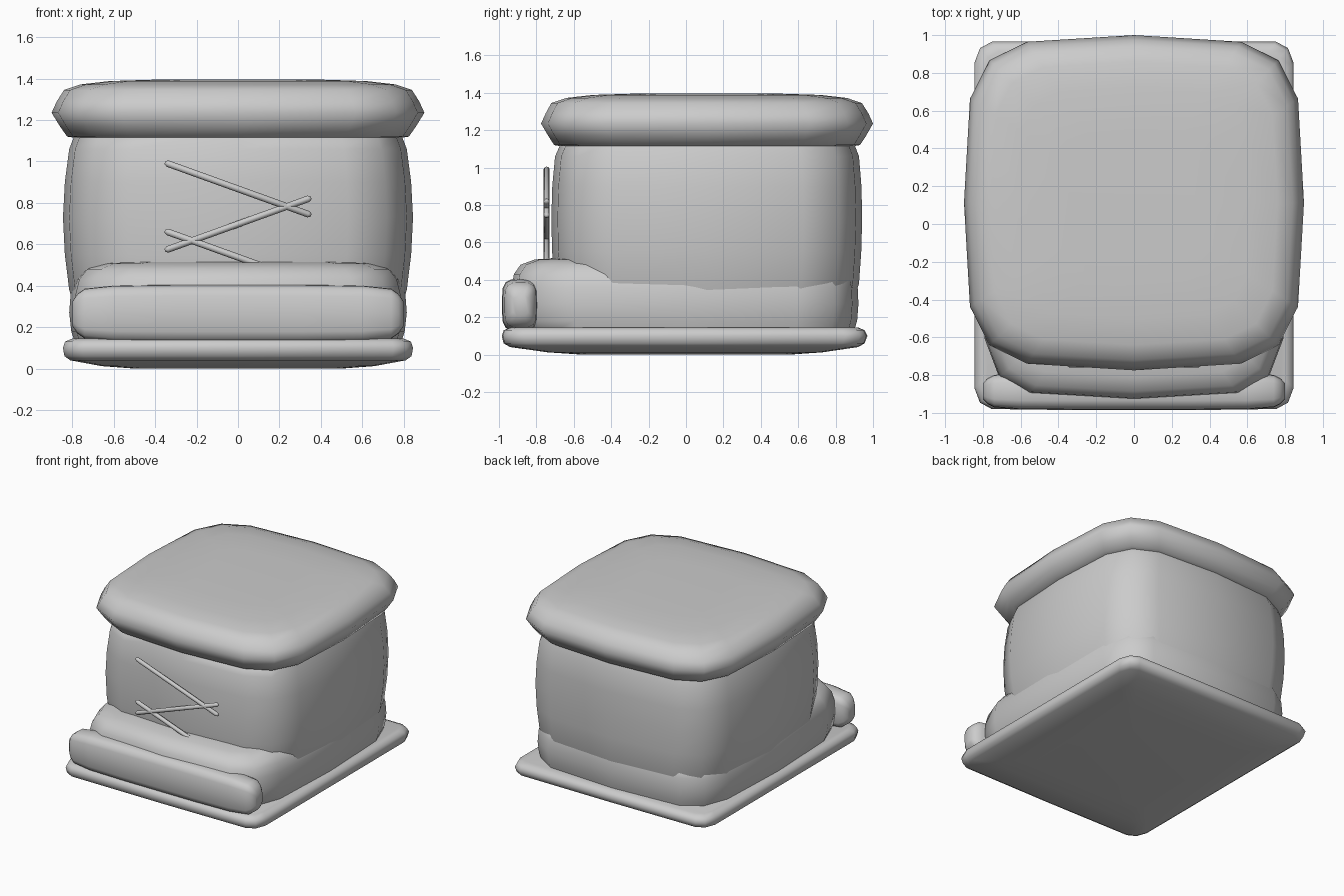
import bpy, bmesh, math
from mathutils import Vector

if "Cube" in bpy.data.objects:
    bpy.data.objects.remove(bpy.data.objects["Cube"])

grey = bpy.data.materials.new("plain_grey")
grey.use_nodes = True
GREY = (0.6, 0.6, 0.6, 1)
grey.diffuse_color = GREY
grey.node_tree.nodes["Principled BSDF"].inputs["Base Color"].default_value = GREY

# Quarter outlines: softly bulging, and nearly square
SOFT = [(1, 0), (.965, .62), (.85, .85), (.63, .96), (0, 1)]
FOOT = [(1, 0), (.97, .65), (.88, .86), (.69, .965), (0, 1)]
SQUARE = [(1, 0), (1, .88), (.965, .96), (.89, .995), (0, 1)]


def full_outline(q):
    """Mirror a quarter outline round all four quadrants."""
    half = q + [(-x, y) for x, y in reversed(q[:-1])]
    return half + [(x, -y) for x, y in reversed(half[1:-1])]


def finish(bm, name):
    bmesh.ops.recalc_face_normals(bm, faces=bm.faces)
    mesh = bpy.data.meshes.new(name)
    bm.to_mesh(mesh)
    bm.free()
    mesh.materials.append(grey)
    ob = bpy.data.objects.new(name, mesh)
    bpy.context.collection.objects.link(ob)
    bpy.ops.object.select_all(action='DESELECT')
    ob.select_set(True)
    bpy.context.view_layer.objects.active = ob
    bpy.ops.object.shade_smooth_by_angle(angle=math.radians(65))
    return ob


def loft(name, rings):
    """Bridge rings of equal point count and close both ends."""
    bm = bmesh.new()
    loops = [[bm.verts.new(p) for p in ring] for ring in rings]
    n = len(loops[0])
    for a, b in zip(loops, loops[1:]):
        for i in range(n):
            j = (i + 1) % n
            bm.faces.new((a[i], a[j], b[j], b[i]))
    bm.faces.new(loops[0])
    bm.faces.new(loops[-1])
    return finish(bm, name)


def cushion(name, quarter, levels):
    """Stack outlines; each level is height, half width, front y, back y."""
    shape = full_outline(quarter)
    loft(name, [[(x * hw, (f + b) / 2 + y * (b - f) / 2, z) for x, y in shape]
                for z, hw, f, b in levels])


cushion("sole", SQUARE, [
    (0.0, .5, -.56, .56), (.012, .66, -.74, .73), (.04, .81, -.94, .92),
    (.06, .838, -.975, .955), (.1, .845, -.985, .97), (.13, .835, -.975, .955),
    (.145, .8, -.94, .92)])

cushion("foot", FOOT, [
    (.1, .78, -.88, .89), (.18, .805, -.92, .915), (.27, .815, -.932, .922),
    (.36, .808, -.932, .918), (.43, .79, -.92, .9), (.48, .75, -.885, .84),
    (.508, .68, -.81, .74), (.518, .55, -.68, .6)])

cushion("ankle_shaft", SOFT, [
    (.2, .76, -.64, .87), (.38, .815, -.7, .925), (.55, .836, -.716, .937),
    (.73, .845, -.72, .942), (.9, .836, -.715, .938), (1.06, .815, -.7, .925),
    (1.15, .78, -.66, .89)])

cushion("cuff", SOFT, [
    (1.11, .76, -.65, .87), (1.12, .825, -.705, .93), (1.17, .86, -.737, .963),
    (1.235, .9, -.775, 1.0), (1.29, .875, -.75, .975), (1.345, .84, -.72, .94),
    (1.372, .76, -.64, .86), (1.388, .62, -.5, .72), (1.395, .4, -.28, .5)])

# Toe bumper: rounded bar running across the front
section = full_outline([(1, 0), (.96, .62), (.8, .87), (.5, .98), (0, 1)])
spans = [(.8, .42), (.775, .68), (.74, .86), (.6, .97), (.3, 1)]
stations = [(-x, s) for x, s in spans] + [(x, s) for x, s in reversed(spans)]
loft("toe_bumper", [[(x, -.885 + .1 * s * u, .265 + .14 * s * v)
                     for u, v in section] for x, s in stations])


# Laces: thin round-ended rods crossing the front of the shaft
def lace(name, z_right, z_left):
    a, b = Vector((-.34, -.745, z_right)), Vector((.34, -.745, z_left))
    d = (b - a).normalized()
    across, out = d.cross(Vector((0, 1, 0))), Vector((0, 1, 0))
    rings = []
    for end, push, r in ((a, -.014, .007), (a, 0, .016), (b, 0, .016), (b, .014, .007)):
        turn = [math.tau * i / 8 for i in range(8)]
        rings.append([end + d * push + r * (math.cos(t) * across + math.sin(t) * out)
                      for t in turn])
    loft(name, rings)


for i, (zr, zl) in enumerate([(.99, .745), (.575, .82), (.66, .415)]):
    lace(f"lace_{i + 1}", zr, zl)
